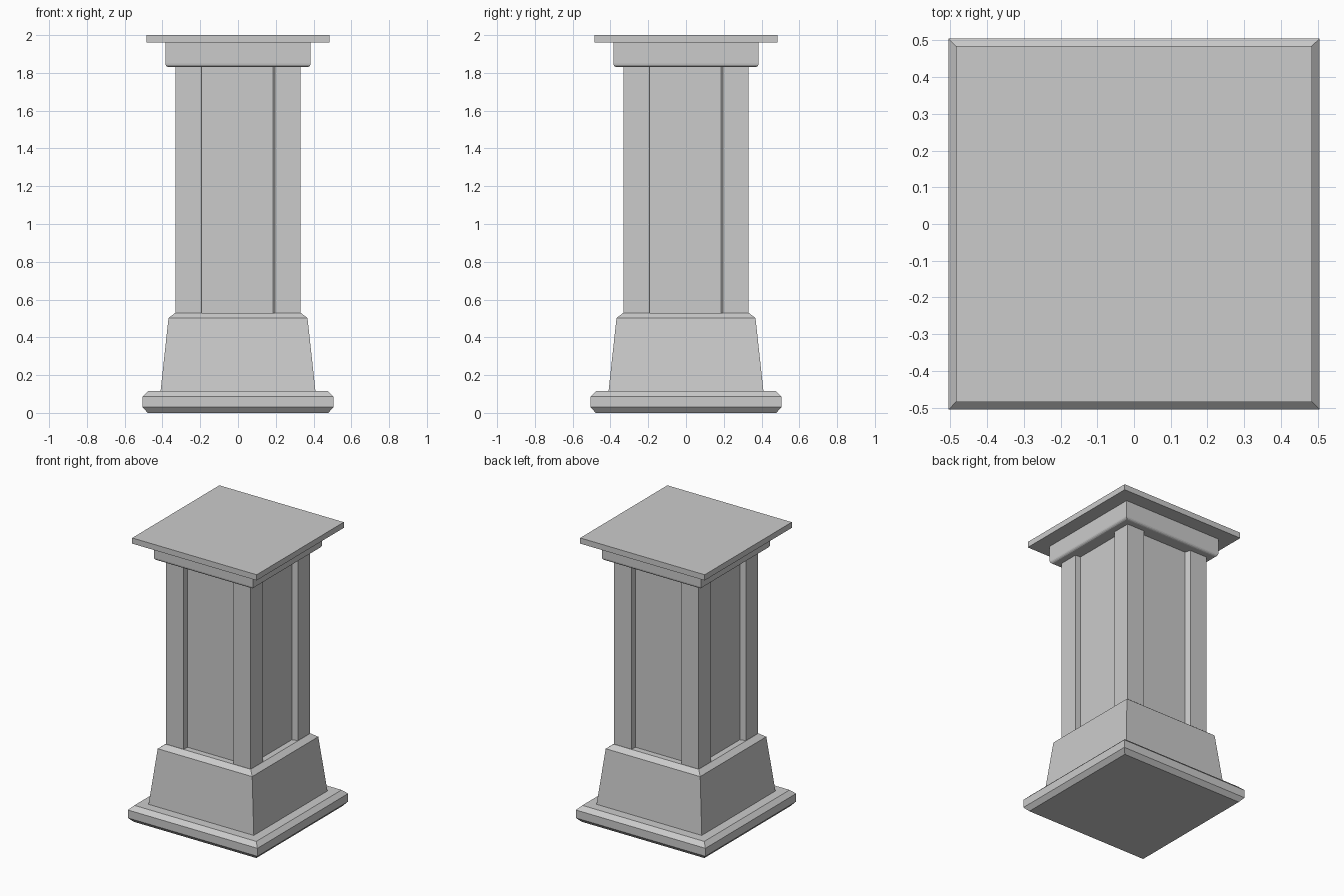
import bpy, bmesh, math
from mathutils import Matrix, Vector

if "Cube" in bpy.data.objects:
    bpy.data.objects.remove(bpy.data.objects["Cube"])


def stack(name, rings):
    """Closed solid from matching outlines; rings = [(outline, z), ...]"""
    bm = bmesh.new()
    loops = [[bm.verts.new((x, y, z)) for x, y in pts] for pts, z in rings]
    n = len(loops[0])
    for a, b in zip(loops, loops[1:]):
        for i in range(n):
            j = (i + 1) % n
            bm.faces.new((a[i], a[j], b[j], b[i]))
    bm.faces.new(loops[0][::-1])
    bm.faces.new(loops[-1])
    bmesh.ops.recalc_face_normals(bm, faces=bm.faces)
    me = bpy.data.meshes.new(name)
    bm.to_mesh(me)
    bm.free()
    ob = bpy.data.objects.new(name, me)
    bpy.context.collection.objects.link(ob)
    return ob


def square(h):
    return [(-h, -h), (h, -h), (h, h), (-h, h)]


def square_stack(name, profile):
    return stack(name, [(square(h), z) for h, z in profile])


# Bevelled foot slab
square_stack("foot_slab", [(0.478, 0), (0.505, 0.03), (0.505, 0.086), (0.475, 0.115)])

# Tapered plinth with chamfered top
square_stack("plinth", [(0.41, 0.115), (0.368, 0.502), (0.332, 0.53)])

# Shaft with a recessed full-height panel on each side
side = [(-0.33, -0.33), (-0.192, -0.33), (-0.19, -0.29), (0.185, -0.29), (0.196, -0.33)]
outline = []
for k in range(4):
    rot = Matrix.Rotation(k * math.pi / 2, 2)
    outline += [tuple(rot @ Vector(p)) for p in side]
stack("shaft", [(outline, 0.53), (outline, 1.83)])

# Capital with rounded lower edge
r = 0.02
curve = [(0.385 - r + r * math.sin(a), 1.83 + r - r * math.cos(a))
         for a in (i * math.pi / 8 for i in range(5))]
square_stack("capital", curve + [(0.385, 1.96)])

# Flat top slab
square_stack("top_slab", [(0.485, 1.96), (0.485, 2.0)])
